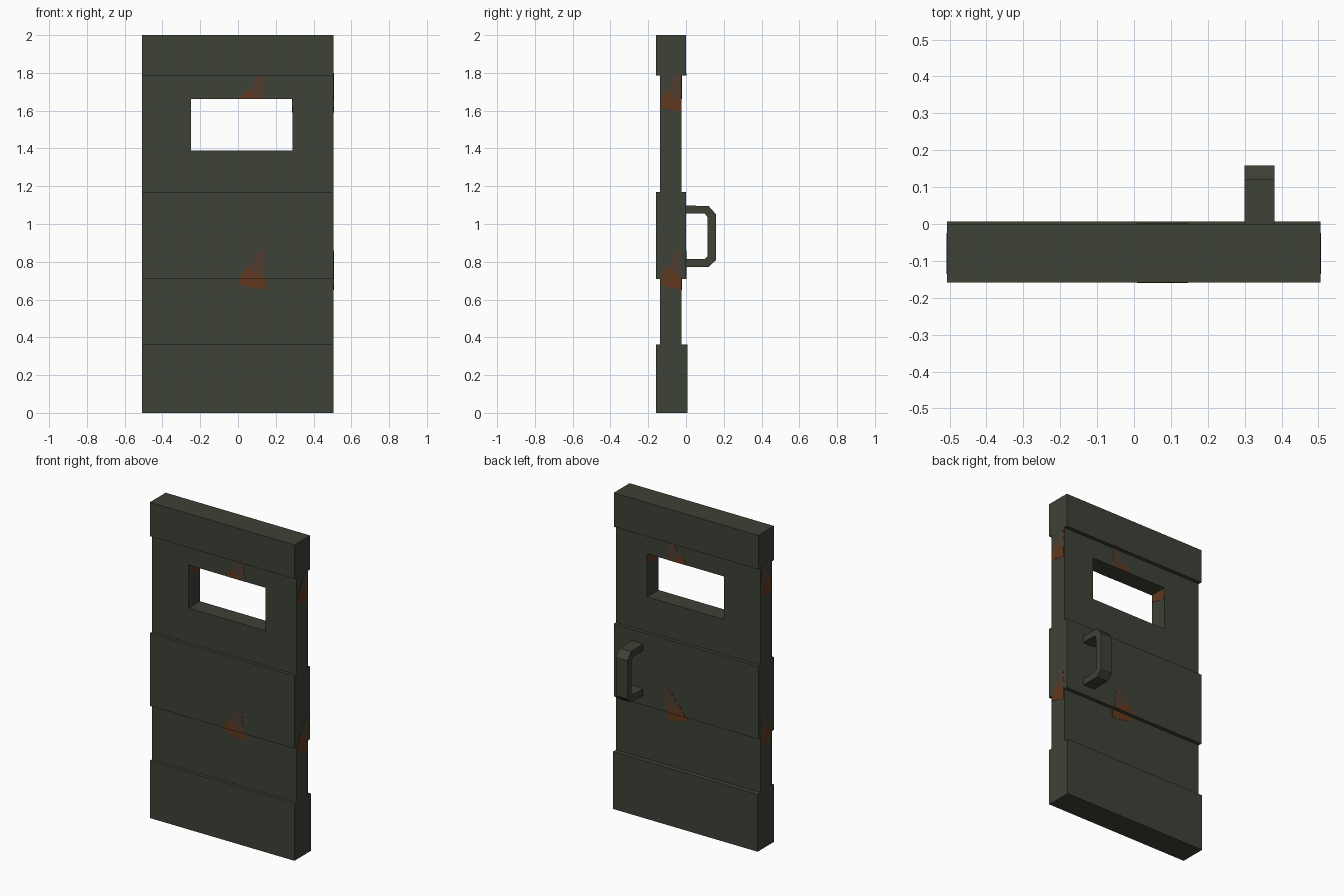
import bpy, bmesh
from mathutils import Vector

default = bpy.data.objects.get("Cube")
if default:
    bpy.data.objects.remove(default, do_unlink=True)


def material(name, rgb):
    m = bpy.data.materials.new(name)
    m.use_nodes = True
    m.diffuse_color = (*rgb, 1)
    bsdf = m.node_tree.nodes["Principled BSDF"]
    bsdf.inputs["Base Color"].default_value = (*rgb, 1)
    bsdf.inputs["Roughness"].default_value = 0.8
    return m


green = material("dark olive paint", (0.047, 0.054, 0.037))
rust = material("orange rust", (0.115, 0.040, 0.013))
stain = material("brown stain", (0.082, 0.048, 0.031))


def prism(name, outline, axis, lo, hi, mat, z_range=None):
    """Extrude an outline of (across, z) points along x or y, optionally clipped in z."""
    def place(u, z, depth):
        return Vector((depth, u, z)) if axis == "x" else Vector((u, depth, z))
    bm = bmesh.new()
    bm.faces.new([bm.verts.new(place(u, z, lo)) for u, z in outline])
    if z_range:
        for z, up in zip(z_range, (-1, 1)):
            bmesh.ops.bisect_plane(bm, geom=bm.verts[:] + bm.edges[:] + bm.faces[:],
                                   plane_co=(0, 0, z), plane_no=(0, 0, up), clear_outer=True)
    if not bm.faces:
        bm.free()
        return None
    ext = bmesh.ops.extrude_face_region(bm, geom=bm.faces[:], use_keep_orig=True)
    verts = [g for g in ext["geom"] if isinstance(g, bmesh.types.BMVert)]
    bmesh.ops.translate(bm, verts=verts, vec=place(0, 0, hi - lo))
    bmesh.ops.recalc_face_normals(bm, faces=bm.faces[:])
    mesh = bpy.data.meshes.new(name)
    bm.to_mesh(mesh)
    bm.free()
    mesh.materials.append(mat)
    ob = bpy.data.objects.new(name, mesh)
    bpy.context.collection.objects.link(ob)
    return ob


# Door slab: one stepped profile, from bands of (bottom, top, front, back)
LEFT, RIGHT = 0.506, -0.507
bands = [
    (0.0, 0.363, -0.158, 0.007),
    (0.363, 0.71, -0.137, -0.023),
    (0.71, 1.17, -0.158, 0.0),
    (1.17, 1.785, -0.137, -0.023),
    (1.785, 2.0, -0.158, 0.0),
]
front_edge = [(f, z) for b, t, f, k in bands for z in (b, t)]
back_edge = [(k, z) for b, t, f, k in bands for z in (b, t)]
door = prism("door_slab", front_edge + back_edge[::-1], "x", RIGHT, LEFT, green)

# Window opening
WIN_X, WIN_Z = (-0.25, 0.288), (1.39, 1.663)
corners = [(WIN_X[0], WIN_Z[0]), (WIN_X[1], WIN_Z[0]), (WIN_X[1], WIN_Z[1]), (WIN_X[0], WIN_Z[1])]
cutter = prism("window_cutter", corners, "y", -0.4, 0.4, green)
cutter.hide_render = True
cut = door.modifiers.new("window", "BOOLEAN")
cut.operation = "DIFFERENCE"
cut.solver = "EXACT"
cut.object = cutter
bpy.context.view_layer.objects.active = door
bpy.ops.object.modifier_apply(modifier=cut.name)
bpy.data.objects.remove(cutter, do_unlink=True)

# Pull handle on the back, with chamfered corners
handle = [(-0.005, 1.098), (0.12, 1.095), (0.158, 1.052), (0.158, 0.808), (0.12, 0.773),
          (-0.005, 0.773), (-0.005, 0.815), (0.10, 0.815), (0.115, 0.83),
          (0.115, 1.035), (0.10, 1.055), (-0.005, 1.055)]
prism("pull_handle", handle, "x", 0.30, 0.381, green)

# Rust patches: an orange blob with a brown streak rising from it
blob = [(0, 0.68), (0.01, 0.72), (0.04, 0.77), (0.09, 0.74), (0.145, 0.71),
        (0.145, 0.66), (0.12, 0.65), (0.1, 0.66), (0.03, 0.67)]
streak = [(0.04, 0.77), (0.07, 0.79), (0.1, 0.84), (0.125, 0.86), (0.143, 0.855),
          (0.135, 0.8), (0.147, 0.75), (0.145, 0.71), (0.09, 0.74)]
THICK = 0.0015

for level, rise in (("lower", 0.0), ("upper", 0.94)):
    for kind, shape, mat in (("rust", blob, rust), ("stain", streak, stain)):
        flat = [(u, z + rise) for u, z in shape]
        # Front and back, following the steps and stopping at the window
        for i, (bottom, top, front, back) in enumerate(bands):
            low = WIN_Z[1] if i == 3 else bottom
            for side, y, out in (("front", front, -THICK), ("back", back, THICK)):
                prism(f"{level}_{kind}_{side}", flat, "y", y, y + out, mat, (low, top))
        # Both narrow edges of the door
        narrow = [(-0.135 + u * 0.75, z) for u, z in flat]
        for side, x, out in (("left", LEFT, THICK), ("right", RIGHT, -THICK)):
            prism(f"{level}_{kind}_{side}", narrow, "x", x, x + out, mat)
        # Sides of the window opening
        for side, x, out in (("left", WIN_X[1], -THICK), ("right", WIN_X[0], THICK)):
            prism(f"{level}_{kind}_window_{side}", narrow, "x", x, x + out, mat, WIN_Z)
